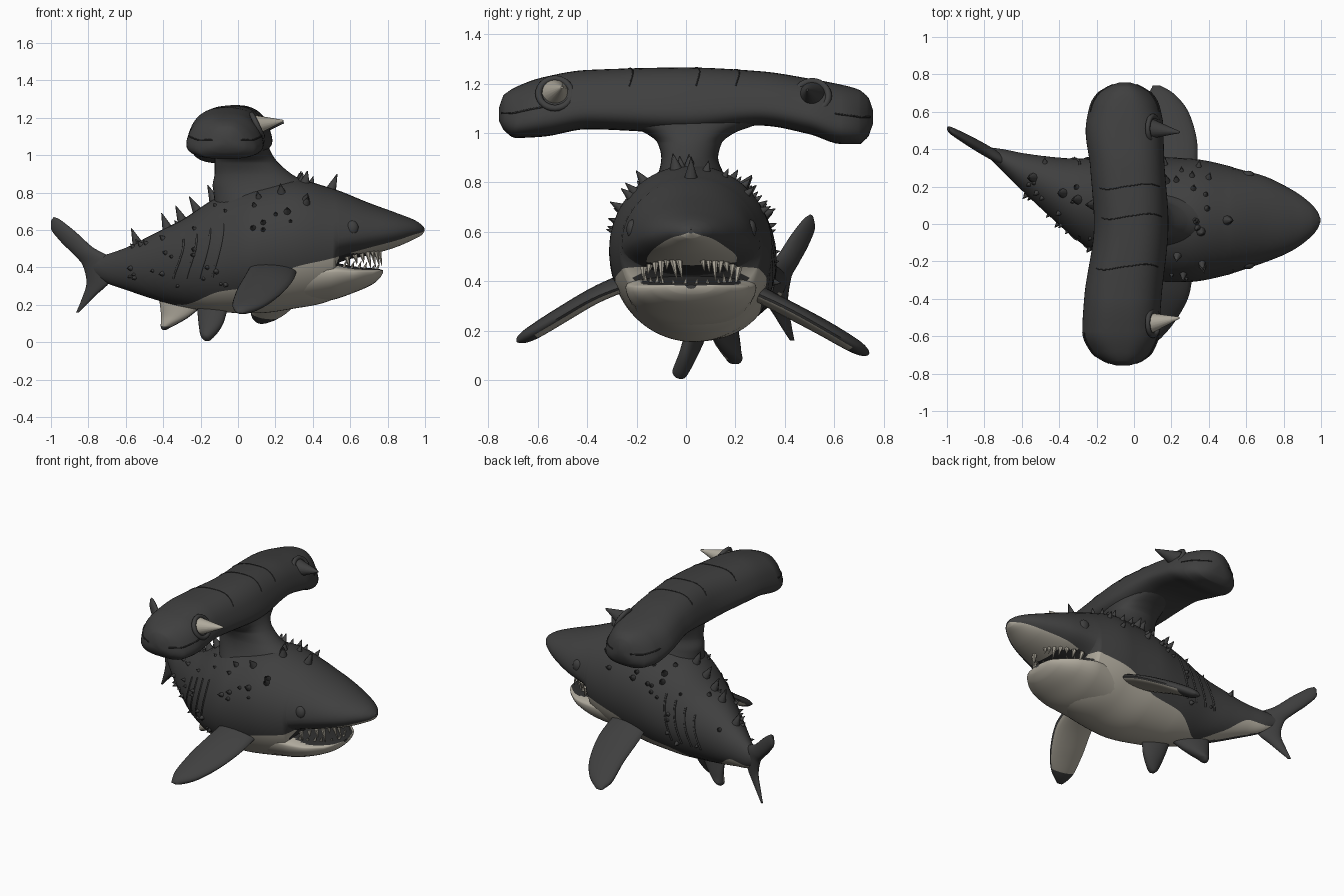
import bpy, bmesh, random
from math import sin, cos, pi, asin, copysign
from mathutils import Vector

random.seed(4)
if "Cube" in bpy.data.objects:
    bpy.data.objects.remove(bpy.data.objects["Cube"])


def material(name, rgb):
    m = bpy.data.materials.new(name)
    m.use_nodes = True
    m.diffuse_color = (*rgb, 1)
    m.node_tree.nodes["Principled BSDF"].inputs["Base Color"].default_value = (*rgb, 1)
    return m


HIDE, PALE, DEEP = 0, 1, 2
MATS = [material("charcoal hide", (.05, .05, .05)),
        material("pale bone", (.43, .4, .335)),
        material("mouth shadow", (.028, .028, .028))]


def finish(name, bm, angle=.9):
    bmesh.ops.recalc_face_normals(bm, faces=bm.faces)
    me = bpy.data.meshes.new(name)
    bm.to_mesh(me)
    bm.free()
    for m in MATS:
        me.materials.append(m)
    ob = bpy.data.objects.new(name, me)
    bpy.context.collection.objects.link(ob)
    bpy.ops.object.select_all(action='DESELECT')
    ob.select_set(True)
    bpy.context.view_layer.objects.active = ob
    bpy.ops.object.shade_smooth_by_angle(angle=angle)


def curve(keys, x):
    """Smooth monotone interpolation of key rows; first column is the parameter."""
    i = max(k for k in range(len(keys) - 1) if k == 0 or keys[k][0] <= x)
    a, b = keys[i], keys[i + 1]
    h = b[0] - a[0]
    t = min(max((x - a[0]) / h, 0), 1)

    def slope(k, c):
        return (keys[k + 1][c] - keys[k][c]) / (keys[k + 1][0] - keys[k][0])

    def tangent(k, c):
        if k == 0:
            return slope(0, c)
        if k == len(keys) - 1:
            return slope(k - 1, c)
        p, q = slope(k - 1, c), slope(k, c)
        return 0 if p * q <= 0 else 2 * p * q / (p + q)

    return [a[c] * (1 + 2 * t) * (1 - t) ** 2 + b[c] * t * t * (3 - 2 * t)
            + h * (tangent(i, c) * t * (1 - t) ** 2 + tangent(i + 1, c) * t * t * (t - 1))
            for c in range(1, len(a))]


def samples(keys, count):
    lo, hi = keys[0][0], keys[-1][0]
    return sorted({lo + (hi - lo) * i / count for i in range(count + 1)} | {k[0] for k in keys})


def loft(name, rings, rule=lambda i, j, c: HIDE):
    bm = bmesh.new()
    rows = [[bm.verts.new(p) for p in r] for r in rings]
    n = len(rows[0])
    for i in range(len(rows) - 1):
        for j in range(n):
            k = (j + 1) % n
            f = bm.faces.new((rows[i][j], rows[i][k], rows[i + 1][k], rows[i + 1][j]))
            f.material_index = rule(i, j, f.calc_center_median())
    bm.faces.new(rows[0])
    bm.faces.new(rows[-1])
    finish(name, bm)


# Body sections: x, y centre, half width, bottom, widest height, top, colour line
BODY = [(-.8, .395, .018, .375, .41, .44, .38), (-.7, .34, .06, .315, .39, .47, .35),
        (-.6, .28, .10, .28, .39, .505, .355), (-.45, .2, .16, .23, .4, .58, .26),
        (-.3, .13, .22, .19, .42, .655, .2), (-.1, .07, .29, .16, .45, .78, .27),
        (.1, .03, .335, .155, .5, .845, .3), (.3, .02, .33, .18, .53, .87, .4),
        (.51, .02, .29, .23, .54, .82, .45), (.54, .02, .28, .425, .55, .81, .46),
        (.7, .025, .23, .465, .575, .745, .505), (.85, .02, .16, .51, .59, .69, .545),
        (.95, .02, .085, .555, .6, .65, .578), (.985, .02, .04, .575, .6, .625, .588),
        (.997, .02, .008, .593, .6, .61, .598)]
JAW = [(.35, .02, .26, .2, .37, .41, .385), (.5, .02, .265, .225, .38, .425, .4),
       (.62, .02, .235, .265, .375, .405, .39), (.72, .02, .16, .31, .375, .395, .385),
       (.76, .02, .1, .345, .38, .39, .385), (.775, .02, .02, .37, .38, .385, .382)]
UP, DOWN = 28, 24


def skin(keys, x, a):
    yc, hw, lo, mid, hi, _ = curve(keys, x)
    h = hi - mid if sin(a) > 0 else mid - lo
    return Vector((x, yc + hw * cos(a), mid + h * sin(a)))


def section(keys, x):
    """One ring whose vertices meet the colour line exactly."""
    yc, hw, lo, mid, hi, line = curve(keys, x)
    s = (line - mid) / (hi - mid if line > mid else mid - lo)
    a = asin(min(max(s, -.98), .98))
    angles = [a + (pi - 2 * a) * j / UP for j in range(UP)]
    angles += [pi - a + (pi + 2 * a) * j / DOWN for j in range(DOWN)]
    return [skin(keys, x, t) for t in angles]


def body_rule(i, j, c):
    if j < UP or (c.x < -.32 and c.y < curve(BODY, c.x)[0] + .02):
        return HIDE
    inside = .51 < c.x < .7 and abs(c.y - .02) < .2 and c.z < .475
    return DEEP if inside else PALE


loft("body", [section(BODY, x) for x in samples(BODY, 110)], body_rule)
loft("lower_jaw", [section(JAW, x) for x in samples(JAW, 36)],
     lambda i, j, c: DEEP if j < UP and abs(c.y - .02) < .2 else PALE)

# Second head: broad crossbar and the neck that carries it
TURN = [2 * pi * j / 40 for j in range(40)]
BAR = [(-.757, -.06, .03, 1.05, 1.1), (-.74, -.06, .085, 1.015, 1.15), (-.69, -.065, .15, .98, 1.185),
       (-.58, -.07, .195, .985, 1.225), (-.4, -.06, .195, 1.015, 1.255), (0, -.015, .187, 1.0, 1.265),
       (.3, -.035, .187, 1.03, 1.25), (.5, -.05, .197, .995, 1.22), (.63, -.05, .175, .955, 1.195),
       (.7, -.05, .135, .955, 1.175), (.74, -.05, .075, .99, 1.14), (.757, -.05, .025, 1.04, 1.09)]


def bar_point(y, a):
    xc, hw, lo, hi = curve(BAR, y)
    c, s = (copysign(abs(f(a)) ** .72, f(a)) for f in (cos, sin))
    lean = .045 * s * min(hw / .15, 1)               # sides slope in towards the top
    return Vector((xc + (hw - lean) * c, y, (lo + hi) / 2 + (hi - lo) / 2 * s))


loft("hammer_head", [[bar_point(y, a) for a in TURN] for y in samples(BAR, 60)])

NECK = [(.7, .16, .28, .02, .2), (.83, .13, .265, .02, .135), (.9, .08, .205, .015, .115),
        (.96, .045, .17, .015, .13), (1.0, .03, .155, .015, .18), (1.03, .02, .15, .015, .26),
        (1.06, .015, .145, .015, .34), (1.12, .01, .13, .015, .4)]
neck = []
for z in samples(NECK, 30):
    xc, hx, yc, hy = curve(NECK, z)
    neck.append([Vector((xc + hx * cos(a), yc + hy * sin(a), z)) for a in TURN])
loft("neck", neck)


# Fins: rows of leading point and trailing point from root to tip
def fin(name, rows, thick, pale_to=0):
    keys = [(k, *row) for k, row in enumerate(rows)]
    last, steps, n = len(rows) - 1, 30, 20
    rings = []
    for i in range(steps + 1):
        u = last * (1 - (1 - i / steps) ** 1.5)
        p = curve(keys, min(u, last - .004))
        q = curve(keys, min(u + .01, last))
        lead, trail = Vector(p[:3]), Vector(p[3:])
        span = Vector(q[:3]) + Vector(q[3:]) - lead - trail
        side = (lead - trail).cross(span).normalized()
        if abs(side.z) > .3 and side.z < 0:
            side.negate()
        t = thick * max(1 - (u / last) ** 5, .01) ** .5
        rings.append([(lead + trail) / 2 + (lead - trail) / 2 * cos(2 * pi * j / n)
                      + side * t * sin(2 * pi * j / n) for j in range(n)])
    loft(name, rings, lambda i, j, c: PALE if i < pale_to and n * .55 <= j < n * .95 else HIDE)


fin("right_pectoral_fin", [(.32, -.2, .4, .08, -.2, .43), (.3, -.36, .34, .04, -.35, .36),
                           (.22, -.52, .25, -.01, -.5, .27), (.12, -.63, .185, -.03, -.61, .2),
                           (.03, -.685, .155, -.01, -.685, .16)], .034, 17)
fin("left_pectoral_fin", [(.33, .2, .39, .1, .2, .41), (.34, .4, .3, .08, .36, .31),
                          (.3, .58, .2, .08, .52, .23), (.22, .69, .135, .07, .66, .15),
                          (.14, .74, .105, .1, .74, .105)], .034, 17)
fin("right_pelvic_fin", [(-.05, .01, .2, -.22, .08, .2), (-.08, -.01, .1, -.21, .02, .09),
                         (-.13, -.03, .03, -.2, -.02, .035), (-.155, -.04, .01, -.18, -.035, .01)], .034)
fin("left_pelvic_fin", [(-.18, .1, .2, -.42, .2, .22), (-.27, .14, .13, -.41, .21, .13),
                        (-.35, .18, .085, -.41, .21, .09), (-.385, .2, .065, -.4, .21, .065)], .036, 16)

# Tail: lead x, z and trail x, z from lower tip to upper tip
TAIL = [(-.85, .16, -.865, .16), (-.76, .25, -.84, .22), (-.68, .34, -.81, .32), (-.68, .44, -.83, .41),
        (-.78, .51, -.88, .47), (-.88, .6, -.95, .54), (-.96, .66, -1, .61), (-.985, .67, -1, .65)]
TAIL = [(k, *row) for k, row in enumerate(TAIL)]
tail = []
for u in samples(TAIL, 56):
    ax, az, bx, bz = curve(TAIL, u)
    t = .008 + .026 * sin(pi * u / 7)
    tail.append([Vector((x, .34 + (-.7 - x) * .57 + t * sin(a), (az + bz) / 2 + (az - bz) / 2 * cos(a)))
                 for a in TURN[::2] for x in [(ax + bx) / 2 + (ax - bx) / 2 * cos(a)]])
loft("tail_fin", tail)


# Spikes, teeth and horns are cones set along a direction
def cone(bm, base, way, r, h, mat=HIDE, seg=8):
    way = Vector(way).normalized()
    m = way.to_track_quat('Z', 'Y').to_matrix().to_4x4()
    m.translation = Vector(base) + way * (h / 2 - .008)
    made = bmesh.ops.create_cone(bm, cap_ends=True, segments=seg, radius1=r, radius2=r * .08,
                                 depth=h, matrix=m)
    for f in {f for v in made["verts"] for f in v.link_faces}:
        f.material_index = mat


def outward(x, a):
    e = .01
    n = (skin(BODY, x, a + e) - skin(BODY, x, a - e)).cross(skin(BODY, x + e, a) - skin(BODY, x - e, a))
    return n.normalized() if n.dot(Vector((0, cos(a), sin(a)))) > 0 else -n.normalized()


bm = bmesh.new()
for x in (.5, -.13, -.22, -.3, -.38, -.54):          # ridge row
    cone(bm, skin(BODY, x, pi / 2), outward(x, pi / 2) + Vector((.1, 0, 0)), .028, .09)
for _ in range(44):                                  # shoulder spikes
    x, a = random.uniform(-.05, .4), random.uniform(.25, pi - .25)
    size = random.uniform(.7, 1.2) * (.6 + .5 * sin(a))
    cone(bm, skin(BODY, x, a), outward(x, a), .022 * size, .055 * size)
for _ in range(34):                                  # small rear spikes
    x, a = random.uniform(-.58, -.05), random.uniform(-.7, pi + .7)
    size = random.uniform(.5, .8)
    cone(bm, skin(BODY, x, a), outward(x, a), .024 * size, .05 * size)
finish("back_spikes", bm)

bm = bmesh.new()
for k in range(-8, 9):
    y, bend = .02 + k * .024, (k / 8) ** 2
    x = .765 - .18 * bend
    if abs(k) > 1:
        cone(bm, (x, y, .49 - .04 * bend), (.2, random.uniform(-.2, .2), -1),
             .015, random.choice((.04, .055, .09)), PALE, 6)
    if k % 2 or abs(k) > 5:
        cone(bm, (x - .02, y * .95, .385 + .01 * bend), (.35, random.uniform(-.2, .2), 1),
             .013, random.uniform(.03, .055), PALE, 6)
finish("teeth", bm)

# Horned eyes of the hammer head, each in a shallow rim
bm = bmesh.new()
cone(bm, (.08, -.53, 1.16), (.17, .03, .025), .06, .175, PALE, 20)
cone(bm, (.08, .51, 1.15), (.17, -.02, .025), .06, .175, HIDE, 20)
finish("hammer_eye_horns", bm)


def smooth_part(name):
    ob = bpy.context.object
    ob.name = name
    ob.data.materials.append(MATS[HIDE])
    bpy.ops.object.shade_smooth_by_angle(angle=.9)
    return ob


for side, y, z in (("right", -.53, 1.16), ("left", .51, 1.15)):
    bpy.ops.mesh.primitive_torus_add(location=(.102, y, z), rotation=(0, pi / 2 - .45, 0),
                                     major_radius=.066, minor_radius=.014,
                                     major_segments=28, minor_segments=8)
    smooth_part(side + "_horn_rim")

# Small eyes on the main head
for side, a in (("left", .22), ("right", pi - .22)):
    bpy.ops.mesh.primitive_uv_sphere_add(segments=20, ring_count=12, radius=.034,
                                         location=skin(BODY, .61, a) - Vector((0, cos(a) * .014, 0)))
    smooth_part(side + "_eye").scale = (1, .7, 1.15)


# Thin seams: folds across the hammer head, its end slits and the flank creases
def seam(name, points, mat, r):
    cu = bpy.data.curves.new(name, 'CURVE')
    cu.dimensions, cu.bevel_depth, cu.bevel_resolution = '3D', r, 1
    sp = cu.splines.new('POLY')
    sp.points.add(len(points) - 1)
    for p, co in zip(sp.points, points):
        p.co = (*co, 1)
    cu.materials.append(MATS[mat])
    bpy.context.collection.objects.link(bpy.data.objects.new(name, cu))


for y in (-.23, .04, .2):
    seam("hammer_fold", [bar_point(y + .015 * sin(k * .3), .3 + k * .13) for k in range(20)], DEEP, .003)
for start, end in ((-.745, -.58), (.6, .745)):
    for a in (0, pi):
        seam("end_slit", [bar_point(start + (end - start) * k / 12, a) for k in range(13)], DEEP, .004)
for x in (-.32, -.25, -.18, -.11):
    for side in (0, 1):
        arc = [-.35 + .07 * k for k in range(14)]
        seam("flank_crease", [skin(BODY, x + .03 * sin(3 * a), pi - a if side else a) for a in arc], HIDE, .006)
